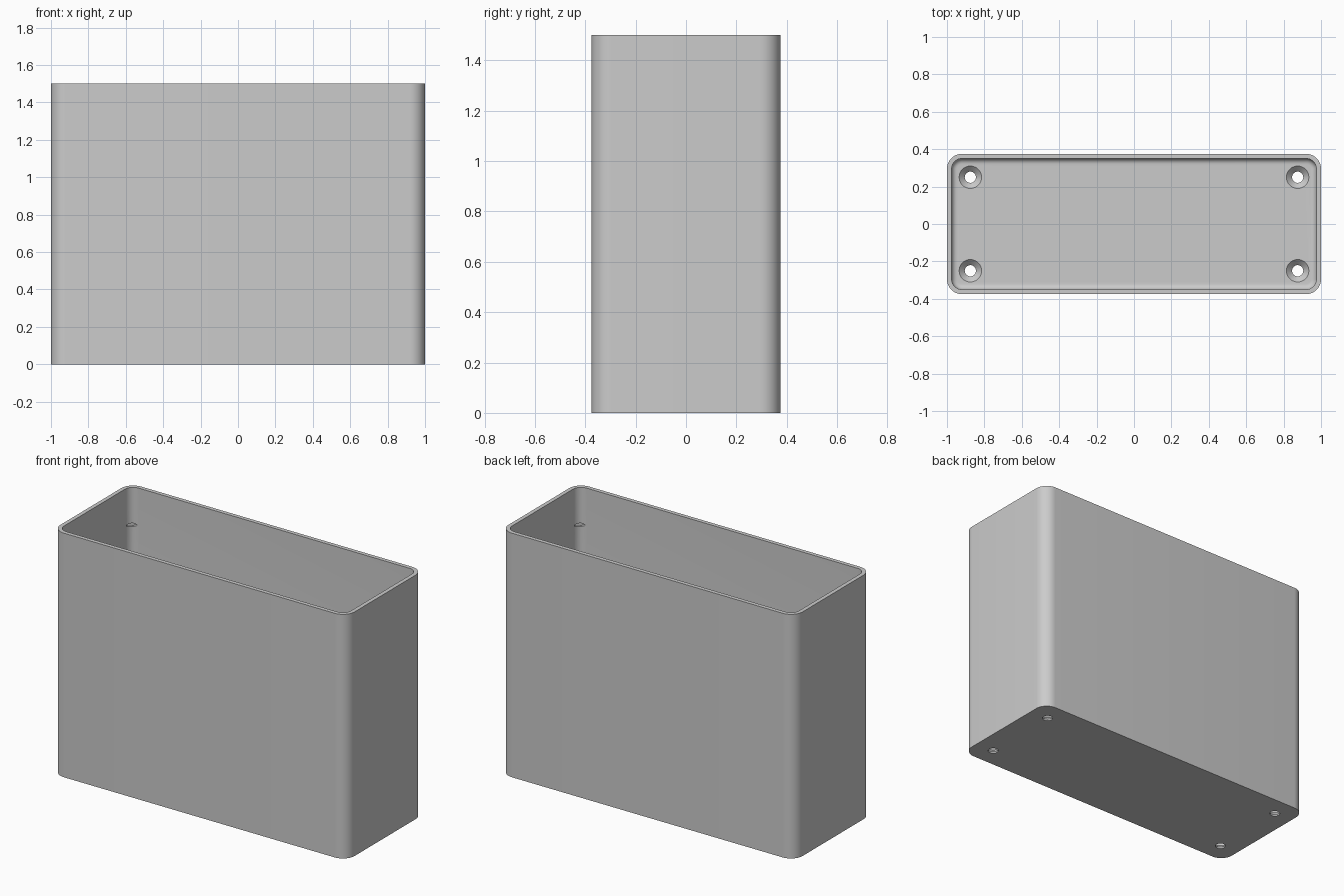
import bpy, bmesh, math
from mathutils import Matrix, Vector

cube = bpy.data.objects.get("Cube")
if cube:
    bpy.data.objects.remove(cube, do_unlink=True)

HALF_X, HALF_Y, HEIGHT = 1.0, 0.375, 1.5
RADIUS, WALL, FLOOR, FILLET = 0.08, 0.025, 0.04, 0.03
HOLE_X, HOLE_Y, HOLE_R, SINK_R = 0.875, 0.25, 0.03, 0.06
STEPS = 12

grey = bpy.data.materials.new("plain_grey")
grey.use_nodes = True
colour = (0.6, 0.6, 0.6, 1)
grey.diffuse_color = colour
grey.node_tree.nodes["Principled BSDF"].inputs["Base Color"].default_value = colour


def rounded_ring(bm, inset, z):
    """Rounded rectangle of vertices, pulled in from the outer wall."""
    r = RADIUS - inset
    ring = []
    for quarter, (sx, sy) in enumerate([(1, 1), (-1, 1), (-1, -1), (1, -1)]):
        for i in range(STEPS + 1):
            a = (quarter + i / STEPS) * math.pi / 2
            ring.append(bm.verts.new((sx * (HALF_X - RADIUS) + r * math.cos(a),
                                      sy * (HALF_Y - RADIUS) + r * math.sin(a), z)))
    return ring


def make_object(name, bm):
    bmesh.ops.recalc_face_normals(bm, faces=bm.faces)
    mesh = bpy.data.meshes.new(name)
    bm.to_mesh(mesh)
    bm.free()
    mesh.materials.append(grey)
    obj = bpy.data.objects.new(name, mesh)
    bpy.context.collection.objects.link(obj)
    return obj


# Open box: outer wall, rim, inner wall, rounded floor edge
bm = bmesh.new()
levels = [(0, 0), (0, HEIGHT), (WALL, HEIGHT)]
for i in range(7):
    a = i / 6 * math.pi / 2
    levels.append((WALL + FILLET * (1 - math.cos(a)) * 0.98,
                   FLOOR + FILLET * (1 - math.sin(a))))
rings = [rounded_ring(bm, inset, z) for inset, z in levels]
for low, high in zip(rings, rings[1:]):
    for i in range(len(low)):
        j = (i + 1) % len(low)
        bm.faces.new((low[i], low[j], high[j], high[i]))
bm.faces.new(rings[0])
bm.faces.new(rings[-1])
box = make_object("open_box", bm)

# Cutter: countersunk screw holes in the floor, shallow notches in the inner corners
bm = bmesh.new()
sink = SINK_R - HOLE_R
profile = [(HOLE_R, -0.05), (HOLE_R, FLOOR - sink), (SINK_R, FLOOR), (SINK_R, FLOOR + 0.02)]
for sx in (-1, 1):
    for sy in (-1, 1):
        loops = []
        for r, z in profile:
            loops.append([bm.verts.new((sx * HOLE_X + r * math.cos(k * math.tau / 32),
                                        sy * HOLE_Y + r * math.sin(k * math.tau / 32), z))
                          for k in range(32)])
        for low, high in zip(loops, loops[1:]):
            for k in range(32):
                n = (k + 1) % 32
                bm.faces.new((low[k], low[n], high[n], high[k]))
        bm.faces.new(loops[0])
        bm.faces.new(loops[-1])

        outward = Vector((sx, sy, 0)).normalized()
        centre = Vector((sx * (HALF_X - RADIUS), sy * (HALF_Y - RADIUS), 1.27))
        turn = outward.to_track_quat('Z', 'Y').to_matrix().to_4x4()
        flat = Matrix.Diagonal((1, 1, 0.35, 1))
        bmesh.ops.create_cone(bm, cap_ends=True, segments=24, radius1=HOLE_R, radius2=HOLE_R,
                              depth=0.035,
                              matrix=Matrix.Translation(centre + outward * 0.0475) @ flat @ turn)
cutter = make_object("hole_cutter", bm)
cutter.hide_render = True

# Cut the holes and tidy up
mod = box.modifiers.new("holes", 'BOOLEAN')
mod.operation = 'DIFFERENCE'
mod.solver = 'EXACT'
mod.object = cutter
bpy.ops.object.select_all(action='DESELECT')
box.select_set(True)
bpy.context.view_layer.objects.active = box
bpy.ops.object.modifier_apply(modifier=mod.name)
bpy.data.objects.remove(cutter, do_unlink=True)
bpy.ops.object.shade_smooth_by_angle(angle=math.radians(30))
